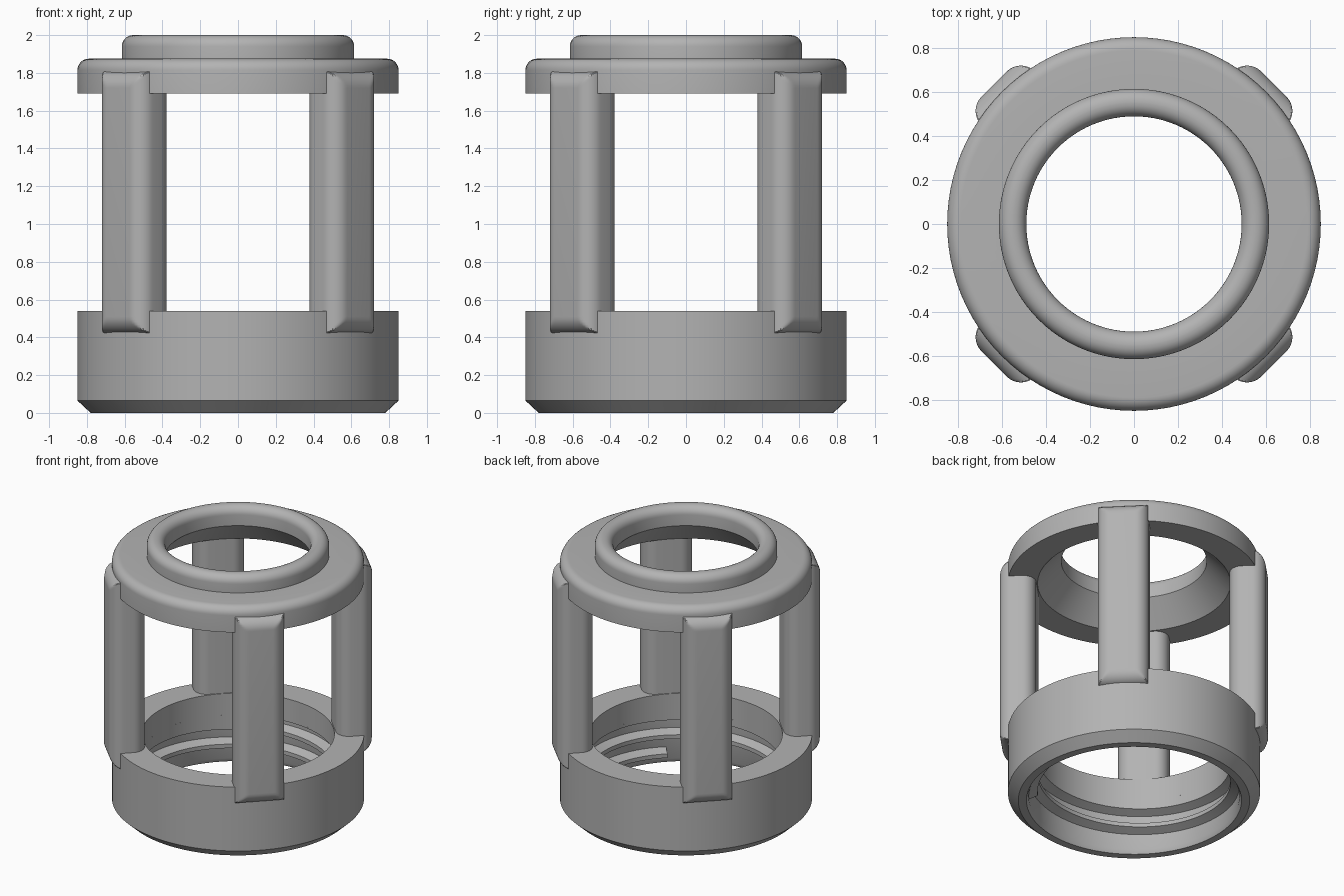
import bpy, bmesh
from math import sin, cos, pi, radians, sqrt

if "Cube" in bpy.data.objects:
    bpy.data.objects.remove(bpy.data.objects["Cube"], do_unlink=True)

grey = bpy.data.materials.new("plain grey")
grey.use_nodes = True
tone = (0.45, 0.45, 0.45, 1)
grey.diffuse_color = tone
grey.node_tree.nodes["Principled BSDF"].inputs["Base Color"].default_value = tone


def finish(bm, name):
    """Turn a bmesh into a smooth shaded object with sharp edges kept."""
    bmesh.ops.remove_doubles(bm, verts=bm.verts, dist=1e-5)
    bmesh.ops.recalc_face_normals(bm, faces=bm.faces)
    mesh = bpy.data.meshes.new(name)
    bm.to_mesh(mesh)
    bm.free()
    mesh.materials.append(grey)
    obj = bpy.data.objects.new(name, mesh)
    bpy.context.collection.objects.link(obj)
    bpy.ops.object.select_all(action='DESELECT')
    obj.select_set(True)
    bpy.context.view_layer.objects.active = obj
    bpy.ops.object.shade_smooth_by_angle(angle=radians(30))
    return obj


def skin(loops, name, closed):
    """Bridge equal loops of points, joined in a ring or capped."""
    bm = bmesh.new()
    rows = [[bm.verts.new(p) for p in loop] for loop in loops]
    n = len(rows[0])
    for i in range(len(rows) if closed else len(rows) - 1):
        a, b = rows[i], rows[(i + 1) % len(rows)]
        for j in range(n):
            k = (j + 1) % n
            bm.faces.new((a[j], a[k], b[k], b[j]))
    if not closed:
        bm.faces.new(rows[0])
        bm.faces.new(rows[-1])
    return finish(bm, name)


def arc(cx, cy, r, start, end, steps=8):
    angles = [radians(start + (end - start) * i / steps) for i in range(steps + 1)]
    return [(cx + r * cos(a), cy + r * sin(a)) for a in angles]


def polar(r, a, z):
    return (r * cos(a), r * sin(a), z)


def lathe(profile, name, segments=96):
    loops = [[polar(r, 2 * pi * i / segments, z) for r, z in profile]
             for i in range(segments)]
    return skin(loops, name, True)


OUTER, BORE, GROOVE = 0.85, 0.65, 0.71

# Base collar with chamfered foot and a wider bore below the lip
lathe([(0.78, 0), (OUTER, 0.065), (OUTER, 0.54), (BORE, 0.54),
       (BORE, 0.37), (GROOVE, 0.37), (GROOVE, 0.03), (0.725, 0)], "base_collar")

# Top collar with rounded shoulder, rounded neck and conical underside
lathe([(OUTER, 1.69)] + arc(0.79, 1.815, 0.06, 0, 90) + [(0.615, 1.875)]
      + arc(0.555, 1.94, 0.06, 0, 90) + arc(0.55, 1.94, 0.06, 90, 180)
      + [(0.49, 1.86), (BORE, 1.69)], "top_collar")

# Internal thread, whose last turn runs up into the lip
PITCH, TURNS, STEPS = 0.14, 2.4, 96
LIP, FLANK, RIDGE = 0.37, 0.03, 0.09


def thread_section(turn, last):
    angle = radians(100) + 2 * pi * turn
    low = LIP + PITCH * turn
    top = LIP + 0.01 if last else low + RIDGE
    crest_top = top if last else top - FLANK
    crest_low = min(low + FLANK, crest_top)
    section = [(GROOVE + 0.01, low), (BORE, crest_low),
               (BORE, crest_top), (GROOVE + 0.01, top)]
    return [polar(r, angle, z) for r, z in section]


def thread(start, end, last, name):
    count = int((end - start) * STEPS)
    skin([thread_section(start + (end - start) * i / count, last)
          for i in range(count + 1)], name, False)


thread(-TURNS, -1, False, "lower_thread")
thread(-1, -0.002, True, "upper_thread")

# Four posts: rounded bar whose outer face also rolls over at both ends
R_IN, R_OUT, HALF, FILLET = 0.655, 0.90, 0.172, 0.09
LOW, HIGH = 0.42, 1.81
section = []
for cx, cy, start in ((R_OUT - FILLET, HALF - FILLET, 0),
                      (R_IN + FILLET, HALF - FILLET, 90),
                      (R_IN + FILLET, FILLET - HALF, 180),
                      (R_OUT - FILLET, FILLET - HALF, 270)):
    section += arc(cx, cy, FILLET, start, start + 90, 10)

levels = arc(R_OUT - FILLET, LOW + FILLET, FILLET, -90, 0, 10)
levels += arc(R_OUT - FILLET, HIGH - FILLET, FILLET, 0, 90, 10)

for k, name in enumerate(("back_left", "back_right", "front_right", "front_left")):
    loops = [[(min(r, limit), t, z) for r, t in section] for limit, z in levels]
    post = skin(loops, name + "_post", False)
    post.rotation_euler.z = radians(45 + 90 * k)
